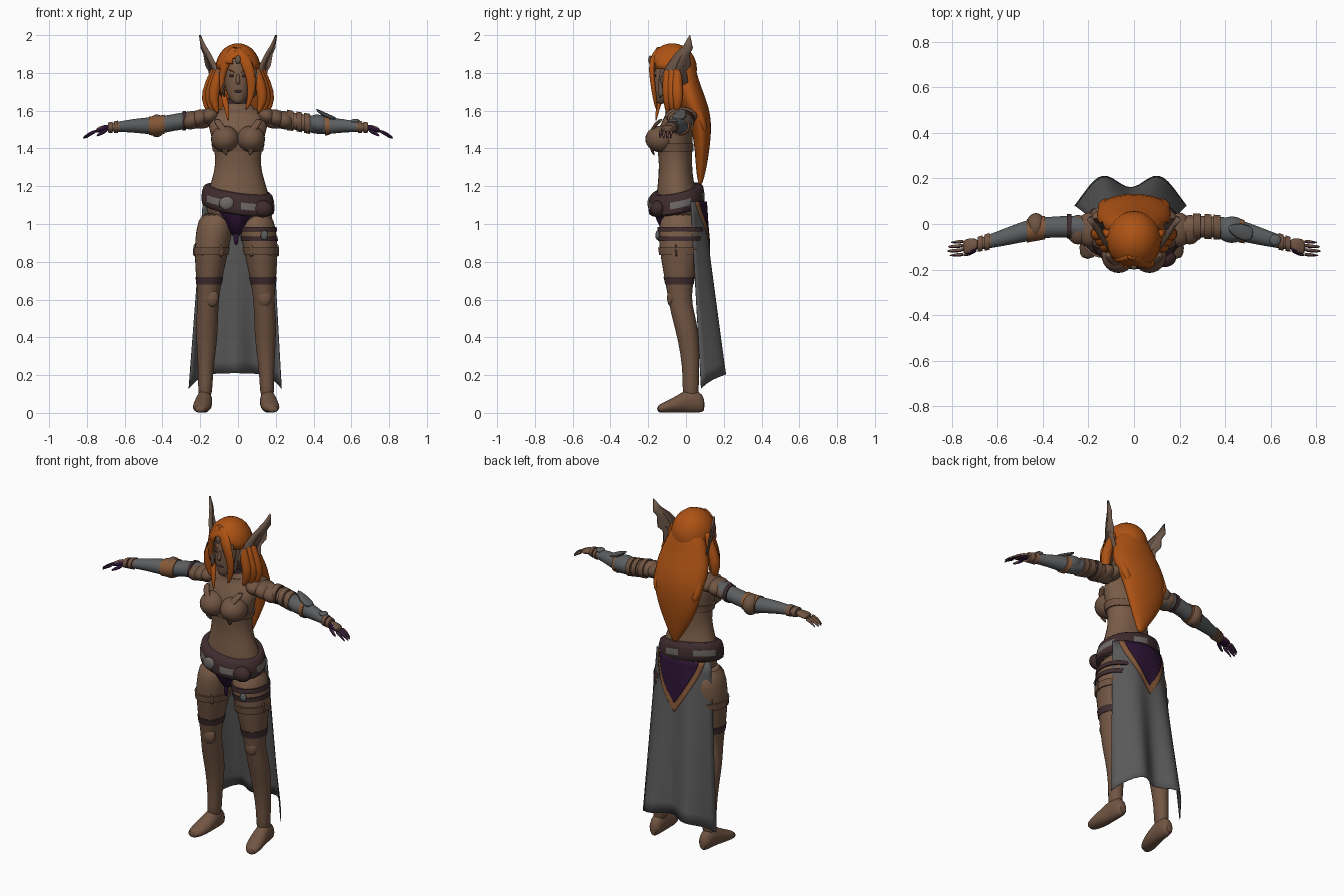
import bpy, bmesh, math
from mathutils import Vector

cube = bpy.data.objects.get("Cube")
if cube:
    bpy.data.objects.remove(cube, do_unlink=True)


def material(name, *rgb):
    m = bpy.data.materials.new(name)
    m.use_nodes = True
    m.diffuse_color = (*rgb, 1)
    m.node_tree.nodes["Principled BSDF"].inputs["Base Color"].default_value = (*rgb, 1)
    return m


skin = material("skin", .19, .105, .063)
leather = material("brown leather", .165, .09, .055)
horn = material("horn brown", .16, .1, .07)
hair = material("orange hair", .42, .085, .007)
steel = material("steel", .105, .11, .115)
cloth = material("grey cloth", .1, .1, .1)
purple = material("dark purple", .025, .007, .035)
strap = material("dark strap", .05, .025, .028)
buckle = material("belt metal", .16, .14, .14)
trim = material("copper trim", .24, .1, .04)
AXES = {"x": ((0, 1, 0), (0, 0, 1)), "y": ((1, 0, 0), (0, 0, 1)), "z": ((1, 0, 0), (0, 1, 0))}


def finish(name, bm, mats, rule=None, subdiv=0, thick=0):
    """Turn a bmesh into a smooth object, choosing face colours by rule."""
    bmesh.ops.recalc_face_normals(bm, faces=bm.faces)
    bm.normal_update()
    for f in bm.faces:
        f.smooth = True
        if rule:
            f.material_index = int(rule(f.calc_center_median(), f.normal))
    mesh = bpy.data.meshes.new(name)
    bm.to_mesh(mesh)
    bm.free()
    for m in mats:
        mesh.materials.append(m)
    ob = bpy.data.objects.new(name, mesh)
    bpy.context.collection.objects.link(ob)
    if thick:
        mod = ob.modifiers.new("thickness", "SOLIDIFY")
        mod.thickness, mod.offset = thick, 0
    if subdiv:
        ob.modifiers.new("smooth", "SUBSURF").levels = subdiv
        ob.modifiers["smooth"].render_levels = subdiv
    bpy.ops.object.select_all(action="DESELECT")
    bpy.context.view_layer.objects.active = ob
    ob.select_set(True)
    bpy.ops.object.shade_smooth_by_angle(angle=math.radians(50))
    return ob


def sided(name, sides):
    return [(s, name if not s else ("left_" if s > 0 else "right_") + name) for s in sides]


BOTH, MID, LEFT, RIGHT = (1, -1), (0,), (1,), (-1,)


def tube(name, rings, mats, axis=None, sides=MID, rule=None, n=16, subdiv=1, shift=0, warp=None):
    """Loft ellipses (x, y, z, radius_a, radius_b) along an axis or along their own path."""
    for s, label in sided(name, sides):
        bm, loops = bmesh.new(), []
        pts = [Vector(r[:3]) for r in rings]
        for i, r in enumerate(rings):
            if axis:
                u, v = map(Vector, AXES[axis])
            else:
                t = (pts[min(i + 1, len(pts) - 1)] - pts[max(i - 1, 0)]).normalized()
                ref = Vector((0, 1, 0)) if abs(t.x) > .75 else Vector((1, 0, 0))
                u = (ref - t * ref.dot(t)).normalized()
                v = t.cross(u)
            loop = []
            for k in range(n):
                a = math.tau * (k + .5) / n
                p = pts[i] + u * r[3] * math.cos(a) + v * r[4] * math.sin(a)
                p.x = p.x * (s or 1) + shift
                if warp:
                    p.z += warp(p)
                loop.append(bm.verts.new(p))
            loops.append(loop)
        for a, b in zip(loops, loops[1:]):
            for k in range(n):
                bm.faces.new((a[k], a[(k + 1) % n], b[(k + 1) % n], b[k]))
        bm.faces.new(loops[0])
        bm.faces.new(loops[-1])
        finish(label, bm, mats, rule, subdiv)


def ball(name, loc, size, mat, sides=MID, drop=None, tilt=0):
    """Ellipsoid, tilted about y, optionally with faces dropped."""
    for s, label in sided(name, sides):
        bm = bmesh.new()
        bmesh.ops.create_uvsphere(bm, u_segments=24, v_segments=14, radius=1)
        for v in bm.verts:
            x, y, z = (v.co[i] * size[i] for i in range(3))
            c, d = math.cos(tilt), math.sin(tilt)
            v.co = ((loc[0] + x * c + z * d) * (s or 1), loc[1] + y, loc[2] - x * d + z * c)
        if drop:
            gone = [f for f in bm.faces if drop(f.calc_center_median())]
            bmesh.ops.delete(bm, geom=gone, context="FACES")
        finish(label, bm, [mat], thick=.01 if drop else 0)


def band(name, rings, lo, hi, mat, grow=1.04, axis="z", **kw):
    """Strap hugging a lofted limb between two positions along its axis."""
    i = "xyz".index(axis)

    def ring(t):
        for a, b in zip(rings, rings[1:]):
            if min(a[i], b[i]) <= t <= max(a[i], b[i]):
                w = (t - a[i]) / (b[i] - a[i])
                r = [p + (q - p) * w for p, q in zip(a, b)]
                return (*r[:3], r[3] * grow, r[4] * grow)
    tube(name, [ring(lo), ring((lo + hi) / 2), ring(hi)], [mat], axis, n=24, subdiv=0, **kw)


# Torso and neck
torso = [(0, -.03, .97, .08, .08), (0, -.035, 1.06, .185, .12), (0, -.045, 1.15, .17, .115),
         (0, -.055, 1.22, .145, .095), (0, -.055, 1.32, .118, .088), (0, -.06, 1.4, .13, .095),
         (0, -.06, 1.48, .148, .1), (0, -.045, 1.55, .17, .08), (0, -.04, 1.6, .11, .06),
         (0, -.045, 1.64, .052, .048), (0, -.06, 1.7, .045, .045)]
tube("torso", torso, [skin], "z")
band("choker", torso, 1.635, 1.665, strap, 1.15)
band("collar", torso, 1.585, 1.61, leather, 1.08)
band("bust_band", torso, 1.385, 1.425, leather, 1.05)
ball("breast_cup", (.068, -.135, 1.45), (.075, .08, .07), leather, BOTH)
tube("chest_strap", [(.02, -.15, 1.42, .014, .008), (.08, -.2, 1.5, .02, .012), (.12, -.12, 1.56, .025, .012)],
     [leather], sides=BOTH, n=8)
tube("cup_point", [(.075, -.19, 1.41, .03, .012), (.06, -.165, 1.36, .005, .005)], [leather], sides=BOTH, n=8)

# Briefs and sloping belt
tube("briefs", [(0, -.045, 1.2, .16, .112), (0, -.045, 1.1, .175, .13), (-.005, -.045, 1.04, .1, .125),
                (-.01, -.04, .98, .05, .1), (-.01, -.04, .93, .02, .06)], [purple], "z")
tube("front_tassel", [(-.01, -.1, .98, .02, .01), (-.01, -.1, .88, .014, .006)], [purple], "z", n=8)


def slope(p):
    return .2 * (p.y + .05) - .14 * p.x


def belt_rule(p, n):
    row = abs(p.z - slope(p) - 1.128) < .02
    return row and math.sin(5 * math.atan2(p.y + .05, p.x) + 1) > -.2


tube("belt", [(0, -.05, z, .18 * g, .138 * g) for z, g in
              ((1.075, .98), (1.085, 1.06), (1.11, 1.08), (1.145, 1.06), (1.175, 1.01), (1.185, .93))],
     [strap, buckle], "z", rule=belt_rule, n=40, subdiv=0, warp=slope)
ball("belt_buckle", (-.06, -.19, 1.11), (.04, .014, .035), buckle)
ball("belt_pouch", (.13, -.15, 1.08), (.055, .04, .045), strap)

# Legs in high boots
leg = [(.1, -.03, 1.07, .09, .1), (.115, -.03, .97, .1, .12), (.13, -.035, .87, .092, .108),
       (.14, -.035, .75, .077, .088), (.145, -.035, .65, .061, .068), (.148, -.03, .58, .056, .062),
       (.155, -.005, .48, .06, .064), (.155, .015, .38, .056, .057), (.16, .025, .25, .043, .046),
       (.163, .025, .15, .038, .043), (.165, .025, .07, .038, .045)]
on_leg = dict(sides=BOTH, shift=-.01)
tube("leg", leg, [skin, leather], "z", rule=lambda p, n: p.z < .87, **on_leg)
band("boot_cuff", leg, .835, .875, leather, 1.05, **on_leg)
band("thigh_strap", leg, .68, .72, strap, 1.03, **on_leg)
for z in (.91, .96):
    band("garter", leg, z, z + .025, strap, 1.03, sides=LEFT, shift=-.01)
ball("garter_badge", (.14, -.15, .94), (.02, .012, .025), steel, LEFT)
ball("knee_guard", (.14, -.075, .61), (.038, .025, .05), leather, BOTH)
for x, y in ((.08, -.12), (.17, -.115), (.215, -.05)):
    tube("cuff_point", [(x, y, .82, .022, .01), (x + .005, y - .005, .9, .004, .004)],
         [leather], n=8, **on_leg)
tube("foot", [(.165, .1, .04, .022, .036), (.165, .07, .06, .038, .06), (.168, .01, .066, .043, .066),
              (.175, -.05, .045, .05, .045), (.185, -.11, .03, .048, .03), (.195, -.155, .02, .028, .02)],
     [leather], "y", **on_leg)

# Arms: the bracing differs between left and right
arm = [(.14, -.03, 1.55, .05, .05), (.22, -.015, 1.555, .052, .05), (.3, -.01, 1.545, .048, .045),
       (.38, -.015, 1.53, .046, .046), (.43, -.02, 1.52, .05, .048), (.49, -.035, 1.52, .046, .044),
       (.56, -.055, 1.52, .04, .036), (.63, -.075, 1.515, .031, .028), (.69, -.09, 1.51, .027, .022)]
tube("arm", arm, [skin, steel], "x", RIGHT, rule=lambda p, n: p.x < -.22 and p.x > -.63)
tube("arm", arm, [skin, steel], "x", LEFT, rule=lambda p, n: .38 < p.x < .63)
band("elbow_cop", arm, .39, .47, trim, 1.1, "x", sides=RIGHT)
ball("elbow_knob", (.43, -.01, 1.52), (.045, .058, .06), leather, RIGHT)
for x in (.26, .31, .35):
    band("arm_plate", arm, x, x + .03, leather, 1.17, "x", sides=LEFT)
band("elbow_cop", arm, .46, .485, trim, 1.12, "x", sides=LEFT)
tube("elbow_fin", [(.53, -.05, 1.55, .035, .012), (.46, -.03, 1.575, .045, .015), (.41, -.015, 1.61, .008, .005)],
     [steel], sides=LEFT, n=8)
ball("elbow_plate", (.43, -.025, 1.53), (.07, .058, .048), steel, LEFT, tilt=.2)
ball("bracer_stud", (.62, -.07, 1.545), (.025, .025, .012), steel, LEFT)
for x in (.635, .665):
    band("wrist_cuff", arm, x, x + .022, leather, 1.22, "x", sides=BOTH)

# Layered shoulder guards
for i, x in enumerate((.15, .2, .245)):
    ball("shoulder_plate", (x, -.025, 1.572 - .012 * i), (.055, .085 - .01 * i, .045), leather, BOTH, tilt=.5)
band("shoulder_strap", arm, .275, .295, strap, 1.12, "x", sides=BOTH)


# Hands with dark palms
def palm_side(p, n):
    return n.y < -.4 or n.z < -.2


glove = dict(mats=[leather, purple], sides=BOTH, rule=palm_side)
tube("hand", [(.68, -.088, 1.51, .024, .019), (.72, -.097, 1.505, .036, .018), (.755, -.103, 1.493, .035, .014)],
     axis="x", **glove)
for i in range(4):
    y, reach = -.075 - .019 * i, (.05, .062, .066, .055)[i]
    tube("finger", [(.745, y, 1.495, .01, .01), (.75 + reach * .6, y - .005, 1.478, .009, .009),
                    (.757 + reach, y - .006, 1.452, .005, .005)], n=8, **glove)
tube("thumb", [(.69, -.11, 1.5, .012, .012), (.725, -.132, 1.48, .01, .01), (.75, -.138, 1.465, .005, .005)],
     n=8, **glove)

# Head and face
tube("head", [(0, -.13, 1.635, .02, .025), (0, -.115, 1.66, .045, .052), (0, -.098, 1.7, .066, .074),
              (0, -.088, 1.76, .076, .088), (0, -.08, 1.83, .08, .095), (0, -.07, 1.9, .065, .08),
              (0, -.07, 1.93, .03, .04)], [skin], "z")
tube("nose", [(0, -.168, 1.8, .008, .008), (0, -.183, 1.75, .012, .012), (0, -.172, 1.738, .009, .006)],
     [skin], n=10)
ball("eye", (.031, -.164, 1.785), (.016, .007, .007), strap, BOTH)
ball("lips", (0, -.165, 1.703), (.02, .009, .008), strap)
tube("brow", [(.01, -.175, 1.8, .004, .004), (.055, -.158, 1.82, .003, .003)], [hair], sides=BOTH, n=8)
tube("cheek_guard", [(.09, -.09, 1.87, .012, .03), (.088, -.12, 1.77, .012, .03), (.07, -.14, 1.66, .005, .01)],
     [horn], sides=BOTH)
ball("brow_jewel", (0, -.19, 1.87), (.014, .01, .022), horn)

# Winged ear pieces, leaning outwards
outline = ((-.1, 1.67), (-.14, 1.76), (-.1, 1.84), (-.06, 1.9), (-.01, 1.95), (.02, 2), (.035, 1.93),
           (.018, 1.9), (.026, 1.84), (0, 1.81), (.01, 1.75), (-.04, 1.72))


def wing_x(y, z):
    return .108 + (z - 1.7) * .22 + (y + .05) * .4


for s, label in sided("ear_wing", BOTH):
    bm = bmesh.new()
    bm.faces.new([bm.verts.new((s * wing_x(y, z), y, z)) for y, z in outline])
    finish(label, bm, [horn], thick=.01)
for y, z in ((.01, 1.97), (.015, 1.87), (0, 1.78)):
    tube("wing_rib", [(wing_x(-.09, 1.74), -.09, 1.74, .01, .008), (wing_x(y, z), y, z, .006, .004)],
         [horn], sides=BOTH, n=8)

# Hair: crown, long back mass, locks
ball("hair_crown", (0, -.072, 1.82), (.115, .125, .132), hair,
     drop=lambda p: p.y < -.08 and p.z < 1.875 - abs(p.x) * .5)
tube("hair_back", [(0, -.03, 1.9, .08, .07), (0, -.005, 1.78, .13, .065), (0, .02, 1.67, .172, .085),
                   (0, .065, 1.58, .165, .068), (0, .085, 1.48, .145, .05), (0, .085, 1.38, .11, .038),
                   (.01, .08, 1.29, .06, .028), (.02, .075, 1.2, .012, .01)], [hair], "z")
for i in range(9):
    x = -.14 + .035 * i
    end = 1.24 + abs(x) * 1.5 + .04 * (i % 2)
    tube("back_lock", [(x * .7, .035, 1.75, .02, .02), (x, .105 - abs(x) * .3, 1.58, .03, .025),
                       (x * .9, .105, (1.58 + end) / 2, .026, .02), (x * .7, .085, end, .005, .005)], [hair], n=10)
for i in range(3):
    d = .025 * i
    tube("side_lock", [(.08 + d * .4, -.09 + d, 1.87, .02, .02), (.12 + d * .6, -.1 + d, 1.74, .03, .03),
                       (.135 + d * .7, -.09 + d, 1.66, .034, .035), (.105 + d, -.1 + d, 1.58, .006, .006)],
         [hair], sides=BOTH, n=10)
tube("fringe", [(-.02, -.13, 1.935, .03, .02), (.045, -.188, 1.87, .032, .016), (.075, -.178, 1.76, .026, .014),
                (.07, -.165, 1.67, .018, .012), (.04, -.155, 1.6, .005, .005)], [hair])
tube("fringe", [(.0, -.14, 1.935, .03, .02), (-.06, -.165, 1.88, .026, .015), (-.09, -.14, 1.78, .018, .014),
                (-.085, -.13, 1.68, .005, .005)], [hair])
tube("chest_lock", [(-.08, -.12, 1.7, .02, .015), (-.06, -.15, 1.62, .016, .012), (-.05, -.16, 1.54, .004, .004)],
     [hair], n=10)


# Back drape with a pointed panel and its border
def drape(u, t):
    low = Vector((-.015 + .245 * u, .16 + .055 * math.sin(math.pi * u) ** 2 - .08 * u ** 4, .21 - .08 * u ** 4))
    top = Vector((-.005 + .18 * u, .1 - .075 * u ** 2, 1.12))
    return top.lerp(low, t)


def panel(name, mat, width, depth, back):
    bm, rows, cols = bmesh.new(), 14, 24
    grid = [[bm.verts.new(drape((2 * c / cols - 1) * width(r / rows), depth * r / rows) + Vector((0, back, 0)))
             for c in range(cols + 1)] for r in range(rows + 1)]
    for a, b in zip(grid, grid[1:]):
        for c in range(cols):
            bm.faces.new((a[c], a[c + 1], b[c + 1], b[c]))
    finish(name, bm, [mat], thick=.004)


panel("back_drape", cloth, lambda t: 1, 1, 0)
panel("drape_border", trim, lambda t: .86 * (1.005 - t ** 1.3), .34, .005)
panel("drape_panel", purple, lambda t: .72 * (1.005 - t ** 1.3), .28, .009)
